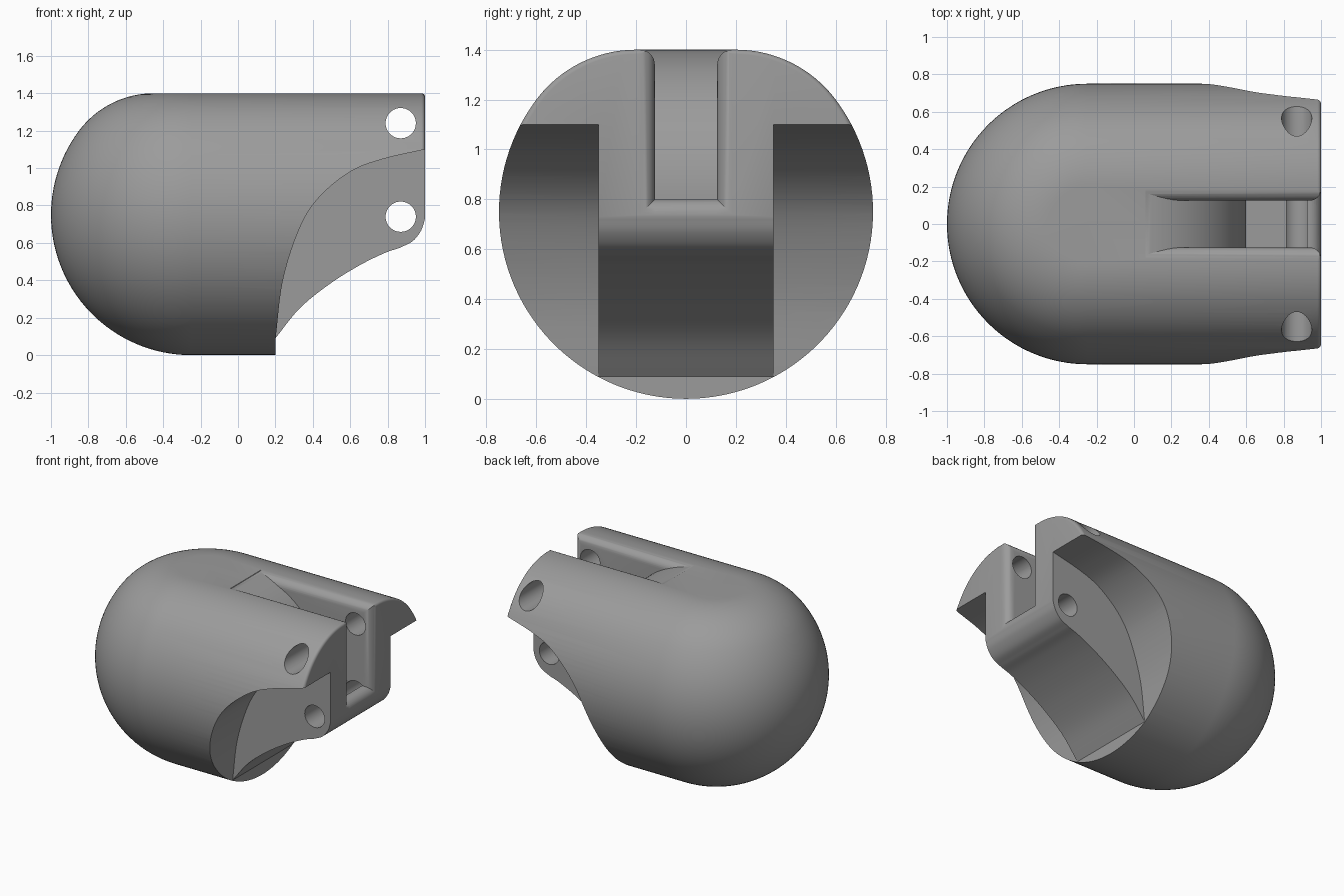
import bpy, bmesh, math
from mathutils import Vector

if "Cube" in bpy.data.objects:
    bpy.data.objects.remove(bpy.data.objects["Cube"])

R, CZ, DOME_X, END_X = 0.75, 0.75, -0.25, 1.0


def finish(bm, name):
    bmesh.ops.remove_doubles(bm, verts=bm.verts[:], dist=1e-5)
    bmesh.ops.recalc_face_normals(bm, faces=bm.faces[:])
    mesh = bpy.data.meshes.new(name)
    bm.to_mesh(mesh)
    bm.free()
    ob = bpy.data.objects.new(name, mesh)
    bpy.context.collection.objects.link(ob)
    return ob


def prism(name, pts, axis, lo, hi):
    """Extrude a 2D outline along an axis (the outline uses the other two axes in order)."""
    def place(p, t):
        v = list(p)
        v.insert(axis, t)
        return Vector(v)
    bm = bmesh.new()
    a = [bm.verts.new(place(p, lo)) for p in pts]
    b = [bm.verts.new(place(p, hi)) for p in pts]
    bm.faces.new(a)
    bm.faces.new(b)
    n = len(pts)
    for i in range(n):
        bm.faces.new((a[i], a[(i + 1) % n], b[(i + 1) % n], b[i]))
    return finish(bm, name)


def arc(cx, cy, r, a0, a1, n):
    angles = [math.radians(a0 + (a1 - a0) * i / n) for i in range(n + 1)]
    return [(cx + r * math.cos(a), cy + r * math.sin(a)) for a in angles]


def spline(pts, n=6):
    """Smooth curve through a few points."""
    p = [Vector(q) for q in pts]
    p = [2 * p[0] - p[1]] + p + [2 * p[-1] - p[-2]]
    out = []
    for i in range(1, len(p) - 2):
        a, b, c, d = p[i - 1:i + 3]
        for k in range(n):
            t = k / n
            out.append(tuple(0.5 * (2 * b + (c - a) * t + (2 * a - 5 * b + 4 * c - d) * t * t
                                    + (3 * b - a - 3 * c + d) * t ** 3)))
    return out + [tuple(p[-2])]


def boolean(ob, cutter, op='DIFFERENCE'):
    mod = ob.modifiers.new(op.lower(), 'BOOLEAN')
    mod.operation, mod.solver, mod.object = op, 'EXACT', cutter
    bpy.context.view_layer.objects.active = ob
    bpy.ops.object.modifier_apply(modifier=mod.name)
    bpy.data.objects.remove(cutter)


# Body: half section with a softened flat top, swept round the dome and along the barrel
section = arc(0, CZ, R, -90, math.degrees(math.asin(0.6)), 44)
section += arc(0.2, 0.9, 0.5, math.degrees(math.asin(0.6)), 90, 16)[1:] + [(0, 1.4)]
section[0] = (0, 0)


def end_rows(side):
    rows = []
    for k in range(5):
        t = math.radians(90 * k / 4)
        s = 1 - 0.02 * (1 - math.cos(t)) / R
        x = END_X - 0.02 + 0.02 * math.sin(t)
        rows.append([(x, side * r * s, CZ + (z - CZ) * s) for r, z in section])
    return rows


rows = end_rows(-1)[::-1]
for i in range(65):
    a = math.radians(-90 + 180 * i / 64)
    rows.append([(DOME_X - r * math.cos(a), r * math.sin(a), z) for r, z in section])
rows += end_rows(1)

bm = bmesh.new()
grid = [[bm.verts.new(p) for p in row] for row in rows]
for r0, r1 in zip(grid, grid[1:]):
    for j in range(len(section) - 1):
        bm.faces.new((r0[j], r0[j + 1], r1[j + 1], r1[j]))
bmesh.ops.remove_doubles(bm, verts=bm.verts[:], dist=1e-5)
bmesh.ops.holes_fill(bm, edges=[e for e in bm.edges if e.is_boundary], sides=0)
body = finish(bm, "knuckle_body")

# Side recesses either side of the tongue
recess = [(0.2, -0.1)] + spline([(0.2, 0.08), (0.24, 0.40), (0.33, 0.68), (0.435, 0.845),
                                 (0.6, 0.98), (0.77, 1.047), (1.0, 1.1)]) + [(1.1, 1.12), (1.1, -0.1)]
for side in (-1, 1):
    lo, hi = sorted((side * 0.35, side * 1.0))
    boolean(body, prism("recess_cutter", recess, 1, lo, hi))

# Curved underside of the tongue
under = [(0.2, -0.1)] + spline([(0.2, 0.09), (0.33, 0.25), (0.49, 0.38), (0.65, 0.48),
                                (0.78, 0.544), (0.86, 0.572)])
under += spline([(0.87, 0.576), (0.935, 0.61), (0.98, 0.668), (1.0, 0.73)])[0:] + [(1.1, 0.73), (1.1, -0.1)]
boolean(body, prism("underside_cutter", under, 1, -0.352, 0.352))

# Slot with a convex back, rounded along its top and front edges
F, W = 0.06, 0.125
slot = [(0.0, 1.5)] + arc(0, 0.8, 0.6, 84, 0, 32) + arc(END_X - F, 0.8 - F, F, 90, 0, 8)
slot += [(1.1, 0.8 - F), (1.1, 1.5)]


def flare(edge, far, near):
    """Symmetric slot outline that widens in a rounded lip at the edge."""
    half = [(W, near)] + arc(W + F, edge - F, F, 180, 90, 8) + [(W + F, far)]
    return half + [(-y, v) for y, v in reversed(half)]


top_slot = prism("slot_top_cutter", slot, 1, -0.25, 0.25)
boolean(top_slot, prism("lip", flare(1.4, 1.6, 0.5), 0, -0.1, 1.2), 'INTERSECT')
boolean(body, top_slot)
front_slot = prism("slot_front_cutter", slot, 1, -0.25, 0.25)
lip = [(x, y) for y, x in flare(END_X, 1.2, 0.8)]
boolean(front_slot, prism("lip", lip, 2, 0.5, 1.6), 'INTERSECT')
boolean(body, front_slot)

# Two pin holes through the whole width
for z in (1.24, 0.74):
    boolean(body, prism("pin_hole_cutter", arc(0.87, z, 0.081, 0, 360, 40)[:-1], 1, -1, 1))

# Plain grey finish
grey = bpy.data.materials.new("grey_plastic")
grey.diffuse_color = (0.33, 0.33, 0.33, 1)
grey.use_nodes = True
grey.node_tree.nodes["Principled BSDF"].inputs["Base Color"].default_value = grey.diffuse_color
body.data.materials.clear()
body.data.materials.append(grey)
for p in body.data.polygons:
    p.material_index = 0
bpy.ops.object.select_all(action='DESELECT')
body.select_set(True)
bpy.context.view_layer.objects.active = body
bpy.ops.object.shade_smooth_by_angle(angle=math.radians(25))
